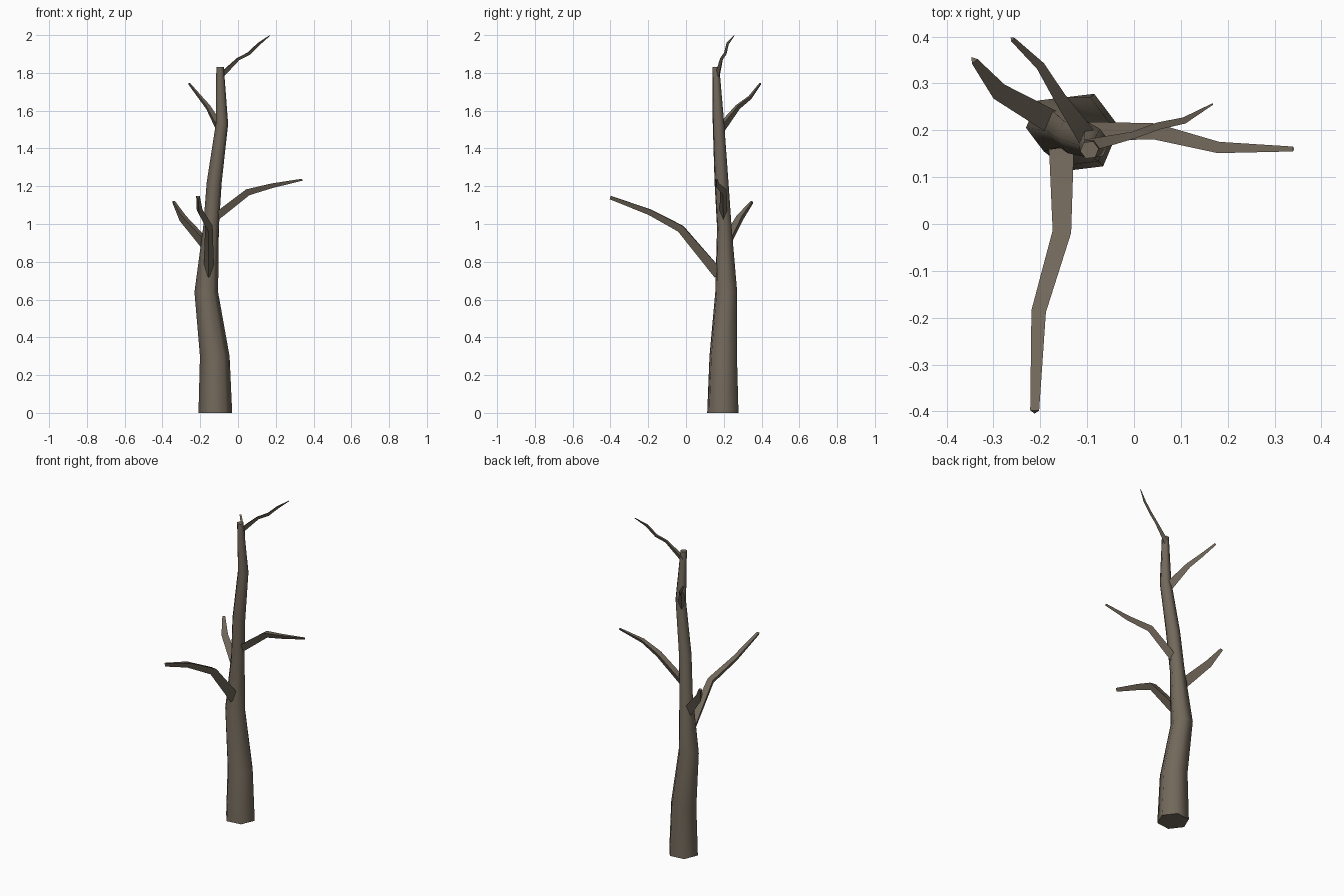
import bpy, bmesh, math
from mathutils import Vector

if "Cube" in bpy.data.objects:
    bpy.data.objects.remove(bpy.data.objects["Cube"])

bark = bpy.data.materials.new("grey_brown_bark")
bark.diffuse_color = (0.17, 0.14, 0.105, 1)
bark.use_nodes = True
bark.node_tree.nodes["Principled BSDF"].inputs["Base Color"].default_value = bark.diffuse_color


def tube(name, rings):
    """Skin a list of equal-sided rings and cap both ends."""
    bm = bmesh.new()
    loops = [[bm.verts.new(p) for p in ring] for ring in rings]
    n = len(loops[0])
    for a, b in zip(loops, loops[1:]):
        for i in range(n):
            j = (i + 1) % n
            bm.faces.new((a[i], a[j], b[j], b[i]))
    bm.faces.new(loops[0][::-1])
    bm.faces.new(loops[-1])
    bmesh.ops.recalc_face_normals(bm, faces=bm.faces)
    me = bpy.data.meshes.new(name)
    bm.to_mesh(me)
    bm.free()
    me.materials.append(bark)
    ob = bpy.data.objects.new(name, me)
    bpy.context.collection.objects.link(ob)
    bpy.context.view_layer.objects.active = ob
    ob.select_set(True)
    bpy.ops.object.shade_smooth_by_angle(angle=math.radians(62))
    ob.select_set(False)


def trunk_ring(x, y, z, r):
    return [Vector((x + r * math.cos(a), y + r * math.sin(a), z))
            for a in (math.radians(7 + 60 * i) for i in range(6))]


def branch(name, pts):
    """Three-sided tapering branch with its ridge on the underside."""
    ps = [Vector(p[:3]) for p in pts]
    rings = []
    for i, c in enumerate(ps):
        t = (ps[min(i + 1, len(ps) - 1)] - ps[max(i - 1, 0)]).normalized()
        side = t.cross(Vector((0, 0, 1))).normalized()
        up = side.cross(t)
        r = pts[i][3]
        rings.append([c + side * r * math.cos(a) + up * 1.15 * r * math.sin(a)
                      for a in (math.radians(-90 + 120 * k) for k in range(3))])
    tube(name, rings)


# Crooked six-sided trunk
tube("trunk", [trunk_ring(*p) for p in [
    (-0.120, 0.195, 0.00, 0.090), (-0.123, 0.197, 0.30, 0.079),
    (-0.168, 0.213, 0.64, 0.063), (-0.143, 0.203, 0.98, 0.042),
    (-0.126, 0.188, 1.22, 0.040), (-0.085, 0.172, 1.53, 0.033),
    (-0.095, 0.158, 1.83, 0.020)]])

# Branches: x, y, z, radius along each path
branch("front_branch", [
    (-0.155, 0.180, 0.74, 0.032), (-0.155, -0.025, 0.98, 0.023),
    (-0.204, -0.190, 1.067, 0.018), (-0.212, -0.400, 1.143, 0.011)])
branch("right_branch", [
    (-0.125, 0.198, 1.04, 0.024), (0.050, 0.197, 1.173, 0.020),
    (0.182, 0.163, 1.207, 0.014), (0.340, 0.160, 1.236, 0.006)])
branch("back_left_branch", [
    (-0.170, 0.215, 0.895, 0.030), (-0.295, 0.288, 1.035, 0.022),
    (-0.342, 0.350, 1.118, 0.009)])
branch("upper_back_branch", [
    (-0.095, 0.178, 1.50, 0.026), (-0.162, 0.275, 1.622, 0.015),
    (-0.202, 0.340, 1.672, 0.011), (-0.260, 0.395, 1.745, 0.006)])
branch("top_twig", [
    (-0.095, 0.168, 1.785, 0.016), (0.000, 0.190, 1.875, 0.009),
    (0.055, 0.210, 1.903, 0.009), (0.110, 0.222, 1.955, 0.008),
    (0.168, 0.256, 1.998, 0.002)])
